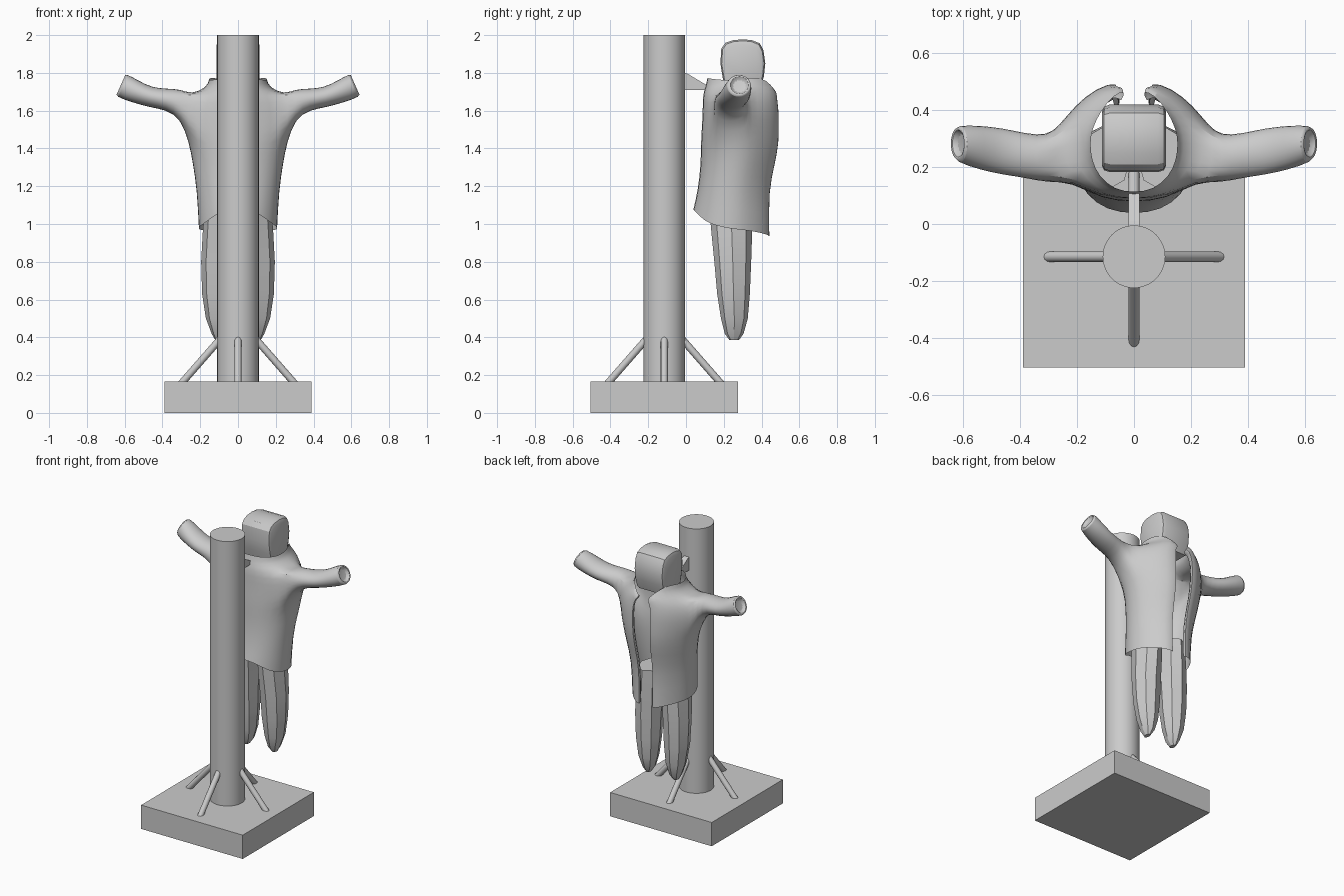
import bpy, bmesh, math
from mathutils import Vector

if "Cube" in bpy.data.objects:
    bpy.data.objects.remove(bpy.data.objects["Cube"])

POLE_Y = -0.115


def finish(name, bm, angle=None):
    bmesh.ops.recalc_face_normals(bm, faces=bm.faces)
    mesh = bpy.data.meshes.new(name)
    bm.to_mesh(mesh)
    bm.free()
    ob = bpy.data.objects.new(name, mesh)
    bpy.context.collection.objects.link(ob)
    if angle is not None:
        bpy.ops.object.select_all(action='DESELECT')
        bpy.context.view_layer.objects.active = ob
        ob.select_set(True)
        bpy.ops.object.shade_smooth_by_angle(angle=math.radians(angle))
    return ob


def skin(bm, a, b):
    n = len(a)
    for i in range(n):
        bm.faces.new((a[i], a[(i + 1) % n], b[(i + 1) % n], b[i]))


def loft(name, rings, angle=None):
    bm = bmesh.new()
    vs = [[bm.verts.new(p) for p in r] for r in rings]
    for a, b in zip(vs, vs[1:]):
        skin(bm, a, b)
    bm.faces.new(vs[0])
    bm.faces.new(vs[-1])
    return finish(name, bm, angle)


def rod(name, p, q, r, sides, angle=40):
    p, q = Vector(p), Vector(q)
    rot = (q - p).to_track_quat('Z', 'Y')
    ring = [rot @ Vector((r * math.cos(2 * math.pi * i / sides),
                          r * math.sin(2 * math.pi * i / sides), 0)) for i in range(sides)]
    return loft(name, [[p + v for v in ring], [q + v for v in ring]], angle)


# Base slab
h = 0.39
loft("base", [[(x, POLE_Y + y, z) for x, y in ((-h, -h), (h, -h), (h, h), (-h, h))]
              for z in (0, 0.165)])

# Pole and its four braces
rod("pole", (0, POLE_Y, 0.16), (0, POLE_Y, 2.0), 0.11, 48)
for k in range(4):
    c, s = round(math.cos(k * math.pi / 2)), round(math.sin(k * math.pi / 2))
    rod(f"brace_{k + 1}", (c * 0.095, POLE_Y + s * 0.095, 0.39),
        (c * 0.305, POLE_Y + s * 0.305, 0.15), 0.019, 12)

# Bracket between pole and jacket
side = [(-0.02, 1.805), (0.01, 1.795), (0.11, 1.735), (0.11, 1.71), (-0.02, 1.71)]
loft("bracket", [[(x, y, z) for y, z in side] for x in (-0.02, 0.02)])

# Head: rounded block lofted sideways
head = [(0.21, 1.71), (0.195, 1.77), (0.182, 1.85), (0.187, 1.93), (0.21, 1.96), (0.25, 1.973),
        (0.30, 1.978), (0.35, 1.973), (0.39, 1.957), (0.41, 1.92), (0.42, 1.85), (0.412, 1.78), (0.39, 1.71)]
loft("head", [[(x, 0.3 + (y - 0.3) * s, 1.84 + (z - 1.84) * s) for y, z in head]
              for x, s in ((-0.113, 0.8), (-0.105, 0.94), (-0.085, 1), (0.085, 1), (0.105, 0.94), (0.113, 0.8))], 30)

# Legs: faceted tapering tubes  (z, inner x, outer x, back y, front y)
sections = [(1.12, 0.01, 0.175, 0.12, 0.35), (0.95, 0.012, 0.187, 0.135, 0.35),
            (0.80, 0.018, 0.195, 0.15, 0.345), (0.63, 0.025, 0.19, 0.165, 0.338),
            (0.50, 0.04, 0.17, 0.185, 0.327), (0.42, 0.065, 0.14, 0.205, 0.305),
            (0.385, 0.09, 0.12, 0.23, 0.28)]
for label, sgn in (("left", -1), ("right", 1)):
    rings = []
    for z, x0, x1, y0, y1 in sections:
        ring = []
        for i in range(8):
            a = 2 * math.pi * i / 8
            ring.append((sgn * ((x0 + x1) / 2 + math.cos(a) * (x1 - x0) / 2),
                         (y0 + y1) / 2 + math.sin(a) * (y1 - y0) / 2, z))
        rings.append(ring)
    loft(f"{label}_leg", rings, 25)

# Jacket: half plan outline from centre back to folded front edge
plan = [(0, 0), (0.45, 0.03), (0.8, 0.16), (0.96, 0.32), (1, 0.48),
        (0.95, 0.63), (0.75, 0.8), (0.48, 0.95), (0.17, 1.01), (0.3, 0.88)]
hem = [1.08, 1.07, 1.01, 0.99, 0.975, 0.97, 0.96, 0.945, 0.93, 0.95]
collar = [1.775, 1.77, 1.765, 1.76, 1.765, 1.775, 1.775, 1.74, 1.69, 1.69]
# (z, half width, back y, front y)
levels = [(hem, 0.21, 0.035, 0.45), (1.18, 0.22, 0.06, 0.445), (1.32, 0.242, 0.075, 0.48),
          (1.43, 0.262, 0.075, 0.50), (1.51, 0.275, 0.08, 0.50), (1.60, 0.28, 0.085, 0.50),
          (1.685, 0.25, 0.085, 0.49), (1.725, 0.165, 0.10, 0.49), (collar, 0.155, 0.11, 0.47)]
front_z = {6: 1.66, 7: 1.68}
bm = bmesh.new()
grid = []
for j, (z, w, yb, yf) in enumerate(levels):
    row = []
    for i, (u, v) in enumerate(plan):
        zz = z[i] if isinstance(z, list) else z
        if j in front_z and i >= 8:
            zz = front_z[j]
        row.append(bm.verts.new((u * w, yb + v * (yf - yb), zz)))
    grid.append(row)
for j in range(len(levels) - 1):
    for i in range(len(plan) - 1):
        if not (3 <= j < 6 and 2 <= i < 5):
            bm.faces.new((grid[j][i], grid[j][i + 1], grid[j + 1][i + 1], grid[j + 1][i]))

# Sleeve grown from the armhole  (x, y, z, half depth, half height, slant)
loop = ([grid[3][i] for i in (2, 3, 4, 5)] + [grid[j][5] for j in (4, 5, 6)]
        + [grid[6][i] for i in (4, 3, 2)] + [grid[j][2] for j in (5, 4)])
sleeve = [(0.305, 0.228, 1.637, 0.083, 0.078, 0), (0.38, 0.24, 1.66, 0.078, 0.056, 0),
          (0.46, 0.255, 1.67, 0.082, 0.053, 0.08), (0.54, 0.268, 1.70, 0.078, 0.058, 0.25),
          (0.625, 0.283, 1.738, 0.065, 0.062, 0.45),
          (0.62, 0.283, 1.736, 0.045, 0.043, 0.45), (0.60, 0.283, 1.727, 0.042, 0.04, 0.45)]
for x, y, z, ry, rz, slant in sleeve:
    ring = []
    for k in range(12):
        a = 2 * math.pi * (k - 1.5) / 12 - math.pi / 2
        dz = rz * math.sin(a) * 1.04
        ring.append(bm.verts.new((x - slant * dz, y + ry * math.cos(a) * 1.04, z + dz)))
    skin(bm, loop, ring)
    loop = ring
bm.faces.new(loop)
jacket = finish("jacket", bm, 60)
m = jacket.modifiers.new("mirror", 'MIRROR')
m.use_clip = True
s = jacket.modifiers.new("smooth", 'SUBSURF')
s.levels = s.render_levels = 1
